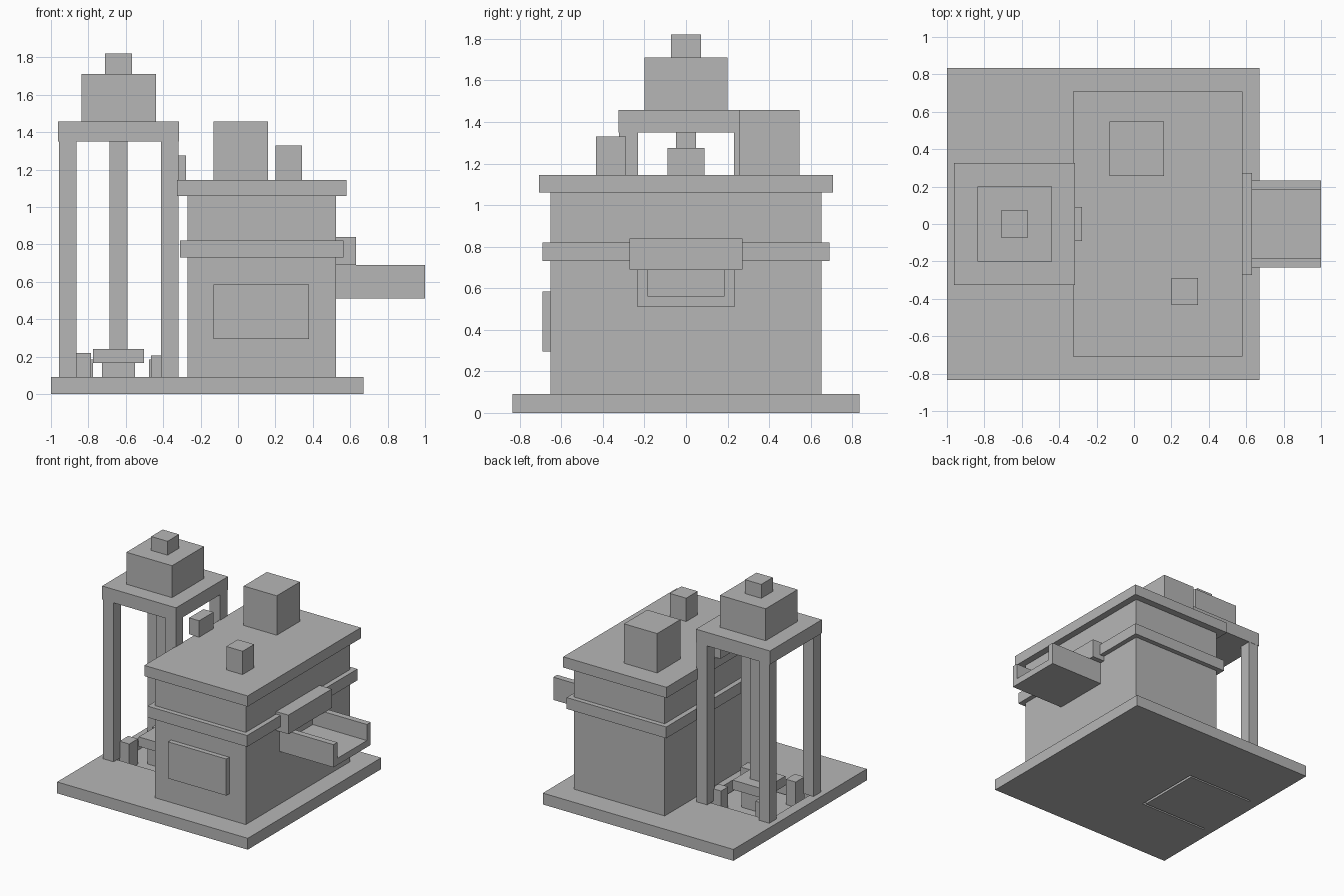
import bpy, bmesh

if "Cube" in bpy.data.objects:
    bpy.data.objects.remove(bpy.data.objects["Cube"])

grey = bpy.data.materials.new("plain_grey")
grey.diffuse_color = (0.47, 0.47, 0.47, 1)
grey.use_nodes = True
grey.node_tree.nodes["Principled BSDF"].inputs["Base Color"].default_value = grey.diffuse_color


def finish(name, bm):
    bmesh.ops.recalc_face_normals(bm, faces=bm.faces)
    mesh = bpy.data.meshes.new(name)
    bm.to_mesh(mesh)
    bm.free()
    mesh.materials.append(grey)
    obj = bpy.data.objects.new(name, mesh)
    bpy.context.collection.objects.link(obj)
    return obj


def box(name, x, y, z):
    """Box from (min, max) ranges on each axis."""
    bm = bmesh.new()
    bmesh.ops.create_cube(bm, size=1)
    for v in bm.verts:
        v.co = [r[0] + (c + 0.5) * (r[1] - r[0]) for c, r in zip(v.co, (x, y, z))]
    return finish(name, bm)


def prism(name, profile, x):
    """Extrude a (y, z) profile along x."""
    bm = bmesh.new()
    face = bm.faces.new([bm.verts.new((x[0], y, z)) for y, z in profile])
    new = bmesh.ops.extrude_face_region(bm, geom=[face])["geom"]
    for v in new:
        if isinstance(v, bmesh.types.BMVert):
            v.co.x = x[1]
    return finish(name, bm)


def sym(h):
    return (-h, h)


# Base slab with a rectangular pit under the tower
xs, ys = (-1, -0.92, -0.32, 0.67), (-0.835, -0.28, 0.28, 0.835)
bm = bmesh.new()
g = [[bm.verts.new((x, y, 0)) for y in ys] for x in xs]
cells = [bm.faces.new((g[i][j], g[i + 1][j], g[i + 1][j + 1], g[i][j + 1]))
         for i in range(3) for j in range(3) if (i, j) != (1, 1)]
for e in bmesh.ops.extrude_face_region(bm, geom=cells)["geom"]:
    if isinstance(e, bmesh.types.BMVert):
        e.co.z = 0.09
finish("base_slab", bm)
box("pit_floor", (-0.92, -0.34), sym(0.265), (0, 0.02))

# Main body, bands and front door
box("body", (-0.27, 0.525), sym(0.652), (0.09, 1.06))
box("body_band", (-0.31, 0.563), sym(0.69), (0.73, 0.82))
box("roof_slab", (-0.325, 0.58), sym(0.708), (1.06, 1.145))
box("front_door", (-0.13, 0.38), (-0.69, -0.65), (0.295, 0.585))

# Roof boxes
box("large_chimney", (-0.13, 0.16), (0.257, 0.547), (1.145, 1.457))
box("small_chimney", (0.2, 0.343), (-0.432, -0.288), (1.145, 1.33))
box("roof_inlet", (-0.365, -0.277), sym(0.09), (1.145, 1.275))

# Open chute and hood on the right
prism("chute", [(-0.233, 0.51), (0.233, 0.51), (0.233, 0.69), (0.185, 0.69),
                (0.185, 0.563), (-0.185, 0.563), (-0.185, 0.69), (-0.233, 0.69)],
      (0.525, 1.0))
box("chute_hood", (0.525, 0.632), sym(0.272), (0.69, 0.84))

# Tower: four legs, top plate, head and cap
for i, x in enumerate((-0.91, -0.365)):
    for j, y in enumerate((-0.277, 0.277)):
        box(f"tower_leg_{i * 2 + j + 1}", (x - 0.046, x + 0.046),
            (y - 0.046, y + 0.046), (0.09, 1.35))
box("tower_plate", (-0.963, -0.315), sym(0.325), (1.35, 1.457))
box("tower_head", (-0.838, -0.438), sym(0.2), (1.457, 1.71))
box("tower_cap", (-0.71, -0.567), sym(0.072), (1.71, 1.82))

# Central ram with its striking plate and block
box("ram_column", (-0.686, -0.592), sym(0.047), (0.24, 1.35))
box("ram_plate", (-0.775, -0.503), sym(0.136), (0.165, 0.24))
box("ram_block", (-0.728, -0.55), sym(0.09), (0.02, 0.165))

# Loose lumps in the pit corners
lumps = [((-0.87, -0.785), (-0.24, -0.13), 0.22), ((-0.86, -0.775), (0.15, 0.24), 0.185),
         ((-0.475, -0.39), (0.15, 0.24), 0.185), ((-0.465, -0.38), (-0.24, -0.14), 0.205)]
for i, (x, y, top) in enumerate(lumps):
    box(f"pit_lump_{i + 1}", x, y, (0.02, top))
